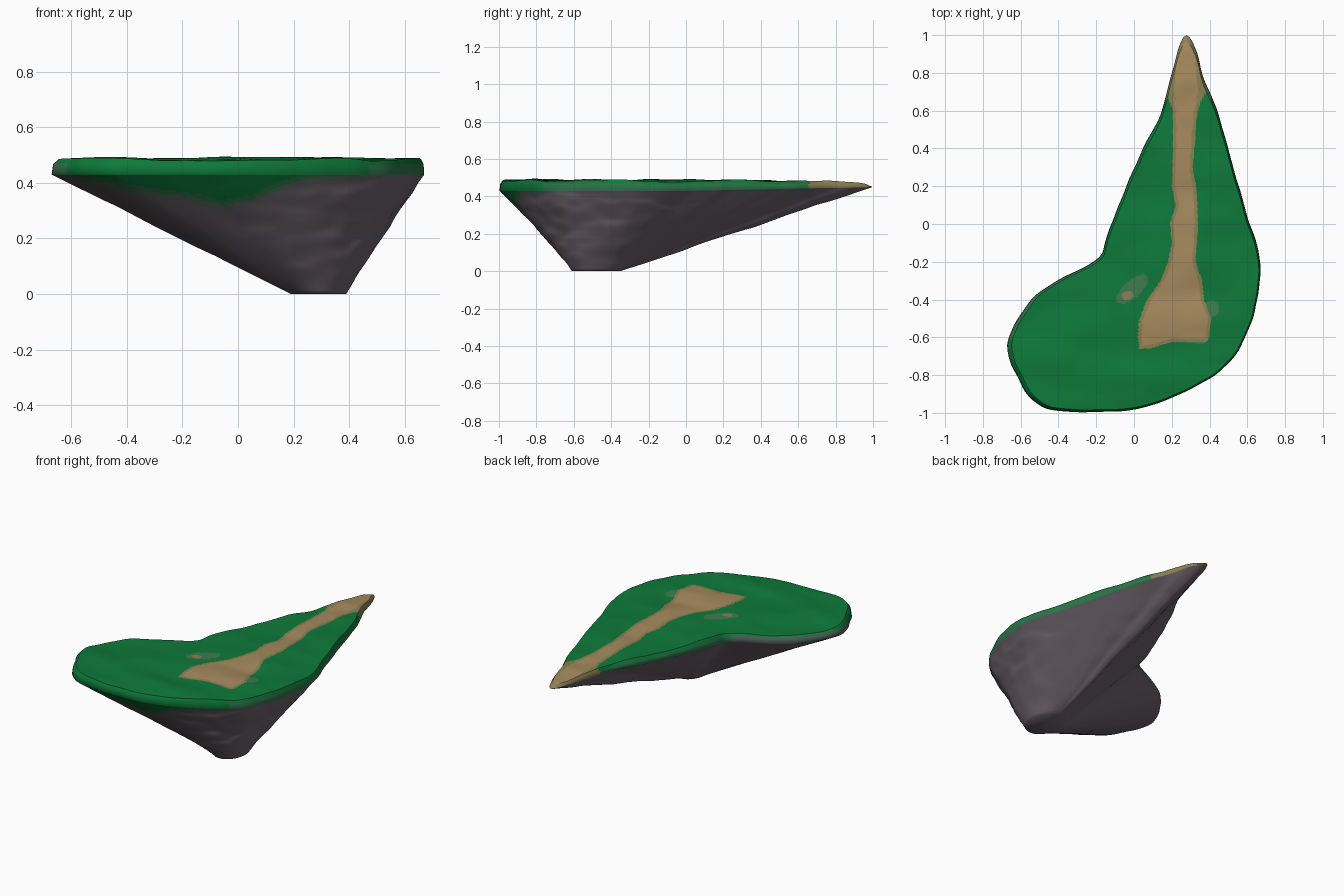
import bpy, bmesh, math
from mathutils import Vector, noise

if "Cube" in bpy.data.objects:
    bpy.data.objects.remove(bpy.data.objects["Cube"])

SEG = 240
CENTRE = Vector((0.28, -0.48))


def lin(c):
    c /= 255
    return c / 12.92 if c < 0.04045 else ((c + 0.055) / 1.055) ** 2.4


def material(name, r, g, b):
    m = bpy.data.materials.new(name)
    m.diffuse_color = (lin(r), lin(g), lin(b), 1)
    m.use_nodes = True
    m.node_tree.nodes["Principled BSDF"].inputs["Base Color"].default_value = m.diffuse_color
    return m


MATS = [material("grass green", 14, 122, 58), material("path tan", 166, 138, 94),
        material("path edge olive", 138, 129, 82), material("worn grass", 62, 124, 80),
        material("rock grey", 108, 98, 106), material("mossy rock", 88, 106, 96),
        material("grass fringe", 46, 118, 74)]
GRASS, PATH, EDGE, WORN, ROCK, MOSS, FRINGE = range(7)


def interp(table, v):
    if v <= table[0][0]:
        return table[0][1]
    for (a, p), (b, q) in zip(table, table[1:]):
        if v <= b:
            return p + (q - p) * (v - a) / (b - a)
    return table[-1][1]


# Island outline seen from above, counter-clockwise from the far tip
OUTLINE = [(.28, 1), (.24, .94), (.195, .78), (.14, .58), (.06, .42), (-.05, .18),
           (-.15, -.08), (-.19, -.18), (-.37, -.28), (-.52, -.38), (-.63, -.53), (-.67, -.67),
           (-.61, -.83), (-.53, -.94), (-.40, -.99), (-.05, -.99), (.15, -.94), (.35, -.85),
           (.50, -.74), (.58, -.62), (.64, -.45), (.67, -.25), (.65, -.10), (.60, .05),
           (.54, .25), (.50, .40), (.45, .57), (.41, .68), (.36, .80), (.33, .92)]


def smooth_outline():
    P = [Vector(p) for p in OUTLINE]
    n, fine = len(P), []
    for i in range(n):
        a, b, c, d = P[i - 1], P[i], P[(i + 1) % n], P[(i + 2) % n]
        for k in range(20):
            t = k / 20
            fine.append(0.5 * (2 * b + (c - a) * t + (2 * a - 5 * b + 4 * c - d) * t * t
                               + (3 * b - a - 3 * c + d) * t ** 3))
    fine.append(fine[0].copy())
    cum = [0]
    for a, b in zip(fine, fine[1:]):
        cum.append(cum[-1] + (b - a).length)
    out, j = [], 0
    for i in range(SEG):
        s = cum[-1] * i / SEG
        while cum[j + 1] < s:
            j += 1
        p = fine[j].lerp(fine[j + 1], (s - cum[j]) / (cum[j + 1] - cum[j]))
        w = noise.noise(Vector((p.x * 9, p.y * 9, 4)))
        out.append(p + (p - CENTRE).normalized() * 0.008 * w * (0 if p.y > .95 else 1))
    return out


RIM = smooth_outline()


def top_z(p):
    bump = noise.noise(Vector((p.x * 2.6, p.y * 5.5, 1.3)))
    fine = noise.noise(Vector((p.x * 7, p.y * 9, 7.7)))
    return 0.484 + 0.016 * bump + 0.004 * fine - 0.09 * max(0, p.y - 0.75)


# Path half-widths: y against left and right edges
LEFT = [(-.66, .03), (-.6, .02), (-.5, .03), (-.4, .07), (-.3, .14), (-.2, .18), (-.1, .20), (0, .19),
        (.1, .22), (.2, .20), (.4, .205), (.6, .205), (.7, .17), (.8, .18), (.95, .2)]
RIGHT = [(-.63, .39), (-.5, .41), (-.4, .37), (-.3, .36), (-.2, .325), (0, .34), (.2, .33),
         (.3, .31), (.4, .32), (.6, .335), (.7, .38), (.8, .37), (.95, .36)]


def blob(p, x, y, rx, ry, ang):
    d = p - Vector((x, y))
    c, s = math.cos(ang), math.sin(ang)
    return ((d.x * c + d.y * s) / rx) ** 2 + ((d.y * c - d.x * s) / ry) ** 2 < 1


def top_colour(co):
    p = co.xy
    bottom = -0.66 + 0.035 * min(1, max(0, (p.x - .08) / .12))
    d = min(p.x - interp(LEFT, p.y), interp(RIGHT, p.y) - p.x, p.y - bottom)
    if d > (0.04 if p.y > .66 else 0.018):
        return PATH
    if d > 0:
        return EDGE
    if blob(p, -.035, -.38, .03, .022, .3):
        return EDGE
    if blob(p, -.01, -.345, .105, .045, .75) or blob(p, .41, -.45, .04, .045, 0) \
            or blob(p, .36, -.6, .05, .03, .5):
        return WORN
    return GRASS


# Lower limit of the grass along the front wall
FRONT = [(-.67, .47), (-.55, .435), (-.4, .40), (-.2, .37), (-.06, .34), (.05, .36),
         (.15, .405), (.27, .435), (.6, .46)]


def wall_colour(co):
    x, y, z = co
    if y > 0.66:
        return EDGE if z > 0.445 else ROCK
    limit = interp(FRONT, x) if y < -0.6 else 0.458
    if x < -.2 and -.6 < y < -.1:
        limit = 0.475
    limit += 0.008 * noise.noise(Vector((x * 6, y * 6, 0)))
    if z > limit:
        return GRASS
    if z > limit - 0.016:
        return FRINGE
    return MOSS if z > limit - 0.034 else ROCK


def build(name, rings, cap, rule):
    """Skin closed rings, fan the last one to the cap point, colour faces by rule."""
    bm = bmesh.new()
    vs = [[bm.verts.new(c) for c in ring] for ring in rings]
    end = bm.verts.new(cap)
    for i in range(SEG):
        j = (i + 1) % SEG
        for a, b in zip(vs, vs[1:]):
            bm.faces.new((a[i], a[j], b[j], b[i]))
        bm.faces.new((vs[-1][i], vs[-1][j], end))
    for f in bm.faces:
        f.material_index = rule(f.calc_center_median())
        f.smooth = True
    bm.normal_update()
    me = bpy.data.meshes.new(name)
    bm.to_mesh(me)
    bm.free()
    for m in MATS:
        me.materials.append(m)
    ob = bpy.data.objects.new(name, me)
    bpy.context.collection.objects.link(ob)
    return ob


# Grassy top with the sandy path
LIP = [CENTRE.lerp(p, 0.975) for p in RIM]
top = []
for k in range(90):
    ring = [CENTRE.lerp(p, 1 - k / 90) for p in LIP]
    top.append([(p.x, p.y, top_z(p)) for p in ring])
build("grassy_top", top, (*CENTRE, top_z(CENTRE)), top_colour)

# Rock underside tapering to a small flat foot
N = 44
rock = [top[0]]
mid = [LIP[i].lerp(RIM[i], 0.75) for i in range(SEG)]
rock.append([(p.x, p.y, top_z(p) * .65 + .437 * .35) for p in mid])
for k in range(N + 1):
    w = (k / N) ** 1.4
    ring = []
    for p in RIM:
        a = math.atan2(p.y - CENTRE.y, p.x - CENTRE.x)
        foot = Vector((0.29 + 0.10 * math.cos(a), -0.48 + 0.13 * math.sin(a)))
        q = p.lerp(foot, w)
        z = (0.43 + 0.02 * max(0, p.y)) * (1 - w)
        fade = min(1, 6 * w) * min(1, 5 * (1 - w))
        n = noise.noise(Vector((q.x * 4, q.y * 4, z * 9))) \
            + 0.5 * noise.noise(Vector((q.x * 9, q.y * 9, z * 18)))
        q += (p - CENTRE).normalized() * 0.025 * n * fade
        ring.append((q.x, q.y, max(0, z + 0.016 * n * fade)))
    rock.append(ring)
build("rock_underside", rock, (0.29, -0.48, 0), wall_colour)
